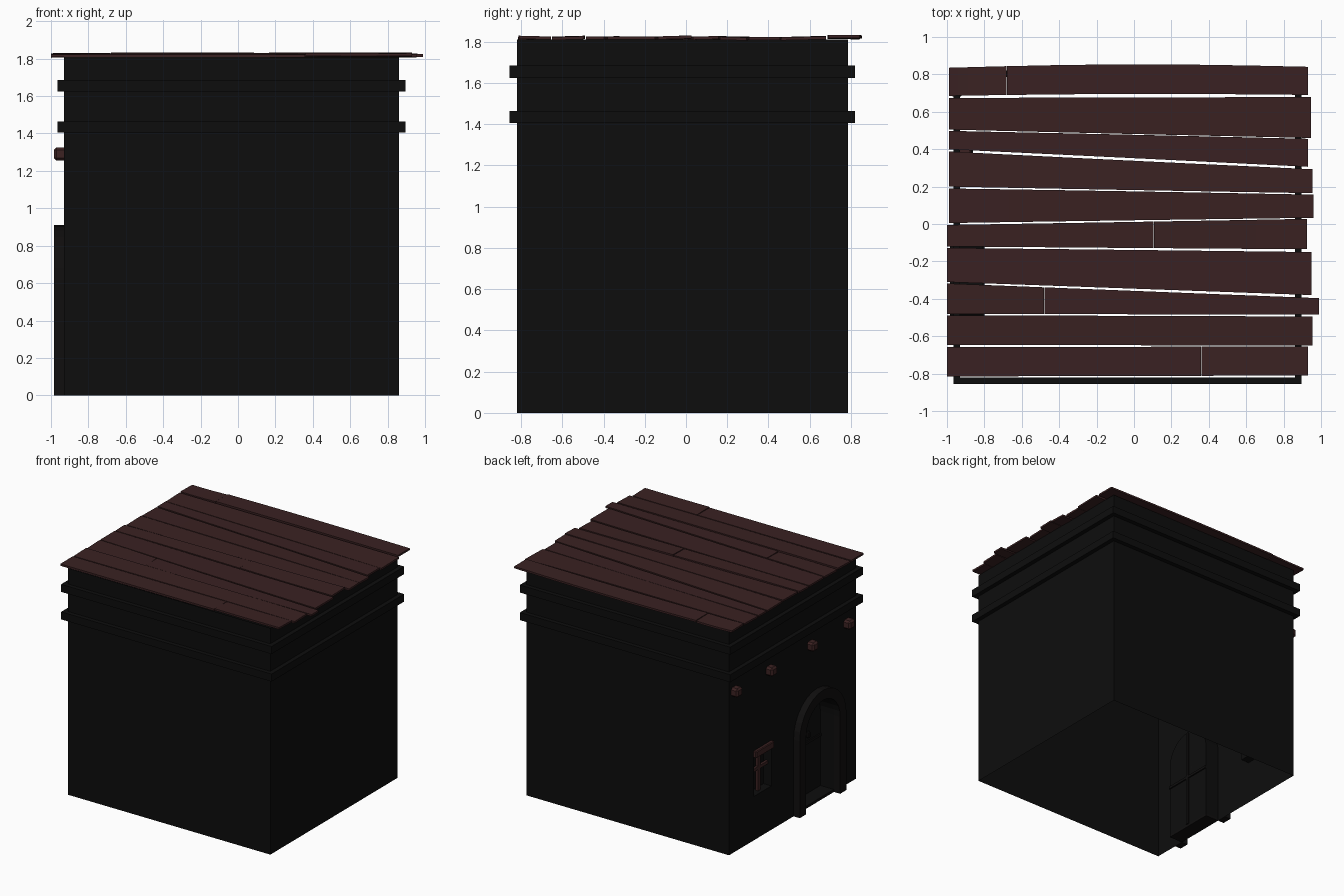
import bpy, bmesh, math, random
from mathutils import Matrix, Vector

random.seed(4)
cube = bpy.data.objects.get("Cube")
if cube:
    bpy.data.objects.remove(cube, do_unlink=True)


def material(name, color):
    m = bpy.data.materials.new(name)
    m.use_nodes = True
    m.diffuse_color = (*color, 1)
    bsdf = next(n for n in m.node_tree.nodes if n.type == 'BSDF_PRINCIPLED')
    bsdf.inputs["Base Color"].default_value = (*color, 1)
    bsdf.inputs["Roughness"].default_value = 0.9
    return m


BLACK = material("soot black wall", (0.004, 0.004, 0.004))
TRIM = material("charcoal trim", (0.005, 0.0045, 0.0045))
ROOF = material("dark brown planks", (0.042, 0.0155, 0.016))
WOOD = material("reddish brown wood", (0.045, 0.016, 0.016))

X0, X1, Y0, Y1, TOP = -0.93, 0.86, -0.82, 0.785, 1.81
DOOR_Y, DOOR_R, SPRING, STEP = -0.325, 0.215, 0.615, 0.02


def finish(bm, name, mat, normals=True):
    if normals:
        bmesh.ops.recalc_face_normals(bm, faces=bm.faces)
    me = bpy.data.meshes.new(name)
    bm.to_mesh(me)
    bm.free()
    me.materials.append(mat)
    ob = bpy.data.objects.new(name, me)
    bpy.context.collection.objects.link(ob)
    return ob


def box(name, lo, hi, mat, bevel=0):
    bm = bmesh.new()
    bmesh.ops.create_cube(bm, size=1)
    lo, hi = Vector(lo), Vector(hi)
    for v in bm.verts:
        v.co = Vector([a + (b - a) * (c + 0.5) for a, b, c in zip(lo, hi, v.co)])
    if bevel:
        bmesh.ops.bevel(bm, geom=bm.edges[:], offset=bevel, segments=1, affect='EDGES')
    return finish(bm, name, mat)


def arch(r, base, steps=14):
    """Open arch outline in (y, z), from the -y foot to the +y foot."""
    curve = [(DOOR_Y - r * math.cos(math.pi * i / steps),
              SPRING + r * math.sin(math.pi * i / steps)) for i in range(steps + 1)]
    return [(DOOR_Y - r, base)] + curve + [(DOOR_Y + r, base)]


def loop(bm, pts, x):
    vs = [bm.verts.new((x, y, z)) for y, z in pts]
    return vs


def recess(name, pts, x_in, mat):
    """Pocket sunk into the wall: sides plus a back face."""
    bm = bmesh.new()
    a, b = loop(bm, pts, X0), loop(bm, pts, x_in)
    for i in range(len(pts)):
        j = (i + 1) % len(pts)
        bm.faces.new((a[i], a[j], b[j], b[i]))
    bm.faces.new(b)
    return finish(bm, name, mat)


# Plain walls on three sides, open at top and bottom
bm = bmesh.new()
path = [(X0, Y0), (X1, Y0), (X1, Y1), (X0, Y1)]
low = [bm.verts.new((x, y, 0)) for x, y in path]
high = [bm.verts.new((x, y, TOP)) for x, y in path]
for i in range(3):
    bm.faces.new((low[i], low[i + 1], high[i + 1], high[i]))
finish(bm, "plain_walls", BLACK, False)

# Entrance wall with a doorway notch and a window hole
window = [(0.25, 0.35), (0.47, 0.35), (0.47, 0.68), (0.25, 0.68)]
outline = [(Y0, 0)] + arch(DOOR_R, 0) + [(Y1, 0), (Y1, TOP), (Y0, TOP)]
bm = bmesh.new()
edges = []
for pts in (outline, window):
    vs = loop(bm, pts, X0)
    edges += [bm.edges.new((vs[i], vs[(i + 1) % len(vs)])) for i in range(len(vs))]
bmesh.ops.triangle_fill(bm, edges=edges, use_beauty=True, normal=(-1, 0, 0))
for f in bm.faces:
    f.normal_update()
    if f.normal.x > 0:
        f.normal_flip()
finish(bm, "entrance_wall", BLACK, False)

# Door and window pockets
recess("door_recess", arch(DOOR_R, STEP), -0.81, BLACK)
recess("window_recess", window, -0.86, BLACK)
box("door_step", (X0, DOOR_Y - DOOR_R, 0), (-0.81, DOOR_Y + DOOR_R, STEP), TRIM)

# Arched door surround
bm = bmesh.new()
rings = [loop(bm, arch(r, 0), x) for r, x in
         ((DOOR_R, X0), (0.295, X0), (0.295, -0.985), (DOOR_R, -0.985))]
for k in range(4):
    a, b = rings[k], rings[(k + 1) % 4]
    for i in range(len(a) - 1):
        bm.faces.new((a[i], a[i + 1], b[i + 1], b[i]))
for end in (0, -1):
    bm.faces.new([r[end] for r in rings])
finish(bm, "door_surround", TRIM)

# Door leaves: centre strip, cross rail and pulls
for x in (-0.82, -0.81):
    box("door_centre_strip", (x, DOOR_Y - 0.01, STEP), (x + 0.01, DOOR_Y + 0.01, 0.82), TRIM)
    box("door_rail", (x, DOOR_Y - DOOR_R, 0.42), (x + 0.01, DOOR_Y + DOOR_R, 0.44), TRIM)
for side in (-1, 1):
    y = DOOR_Y + side * 0.045
    box("door_pull", (-0.835, y - 0.012, 0.47), (-0.81, y + 0.012, 0.52), TRIM, 0.005)

# Window bars and lintel
box("window_mullion", (-0.90, 0.345, 0.35), (-0.875, 0.375, 0.68), WOOD)
box("window_crossbar", (-0.90, 0.25, 0.52), (-0.88, 0.47, 0.545), WOOD)
box("window_lintel", (-0.955, 0.245, 0.66), (-0.87, 0.475, 0.715), WOOD, 0.006)

# Projecting beam ends
for y in (0.72, 0.28, -0.24, -0.70):
    box("beam_end", (-0.985, y - 0.037, 1.255), (-0.91, y + 0.037, 1.325), WOOD, 0.014)


# Two ledges running around the walls
def ledge(z0, z1, out=0.035):
    bm = bmesh.new()
    corners = [(X0, Y0, -1, -1), (X1, Y0, 1, -1), (X1, Y1, 1, 1), (X0, Y1, -1, 1)]
    section = ((0, z0), (out, z0), (out, z1), (0, z1))
    cols = [[bm.verts.new((x + sx * d, y + sy * d, z)) for d, z in section]
            for x, y, sx, sy in corners]
    for i in range(4):
        a, b = cols[i], cols[(i + 1) % 4]
        for k in range(4):
            m = (k + 1) % 4
            bm.faces.new((a[k], b[k], b[m], a[m]))
    finish(bm, "wall_ledge", BLACK)


ledge(1.405, 1.465)
ledge(1.625, 1.685)


# Roof planks: uneven boards with tapering edges
def plank(row, xa, xb, lift, bow=0.0, segs=6):
    left_hi, left_lo, right_hi, right_lo = row
    tilt, sag = random.uniform(-0.003, 0.003), random.uniform(-0.003, 0.003)
    bm = bmesh.new()
    cols = []
    for i in range(segs + 1):
        x = xa + (xb - xa) * i / segs
        t = (x + 1) / 1.95
        arc = math.sin(math.pi * min(max(t, 0), 1))
        hi = left_hi + (right_hi - left_hi) * t + bow * arc
        lo = left_lo + (right_lo - left_lo) * t + bow * arc * 0.5
        z = 1.807 + lift + sag * math.sin(math.pi * i / segs)
        cols.append([bm.verts.new(p) for p in (
            (x, lo, z - tilt), (x, hi, z + tilt),
            (x, hi, z + tilt + 0.015), (x, lo, z - tilt + 0.015))])
    for a, b in zip(cols, cols[1:]):
        for k in range(4):
            m = (k + 1) % 4
            bm.faces.new((a[k], b[k], b[m], a[m]))
    bm.faces.new(cols[0])
    bm.faces.new(cols[-1])
    finish(bm, "roof_plank", ROOF)


# Each row: left and right edges, right end, optional joint
rows = [
    ((0.835, 0.685, 0.84, 0.69), 0.93, -0.68),
    ((0.675, 0.505, 0.68, 0.46), 0.945, None),
    ((0.498, 0.40, 0.455, 0.305), 0.93, None),
    ((0.388, 0.20, 0.293, 0.165), 0.955, None),
    ((0.19, 0.005, 0.157, 0.033), 0.96, None),
    ((-0.005, -0.12, 0.028, -0.135), 0.925, 0.105),
    ((-0.128, -0.31, -0.15, -0.38), 0.95, None),
    ((-0.318, -0.48, -0.395, -0.485), 0.99, -0.48),
    ((-0.49, -0.648, -0.495, -0.65), 0.955, None),
    ((-0.658, -0.815, -0.655, -0.81), 0.93, 0.36),
]
for n, (row, right, joint) in enumerate(rows):
    left = -0.99 if n < 5 else -1.0
    bow = 0.016 if n == 0 else random.uniform(-0.002, 0.002)
    lift = 0.008 if n == 0 else random.uniform(0, 0.005)
    if joint is None:
        plank(row, left, right, lift, bow)
    else:
        plank(row, left, joint - 0.002, lift, bow)
        plank(row, joint + 0.002, right, lift + 0.003, bow)
